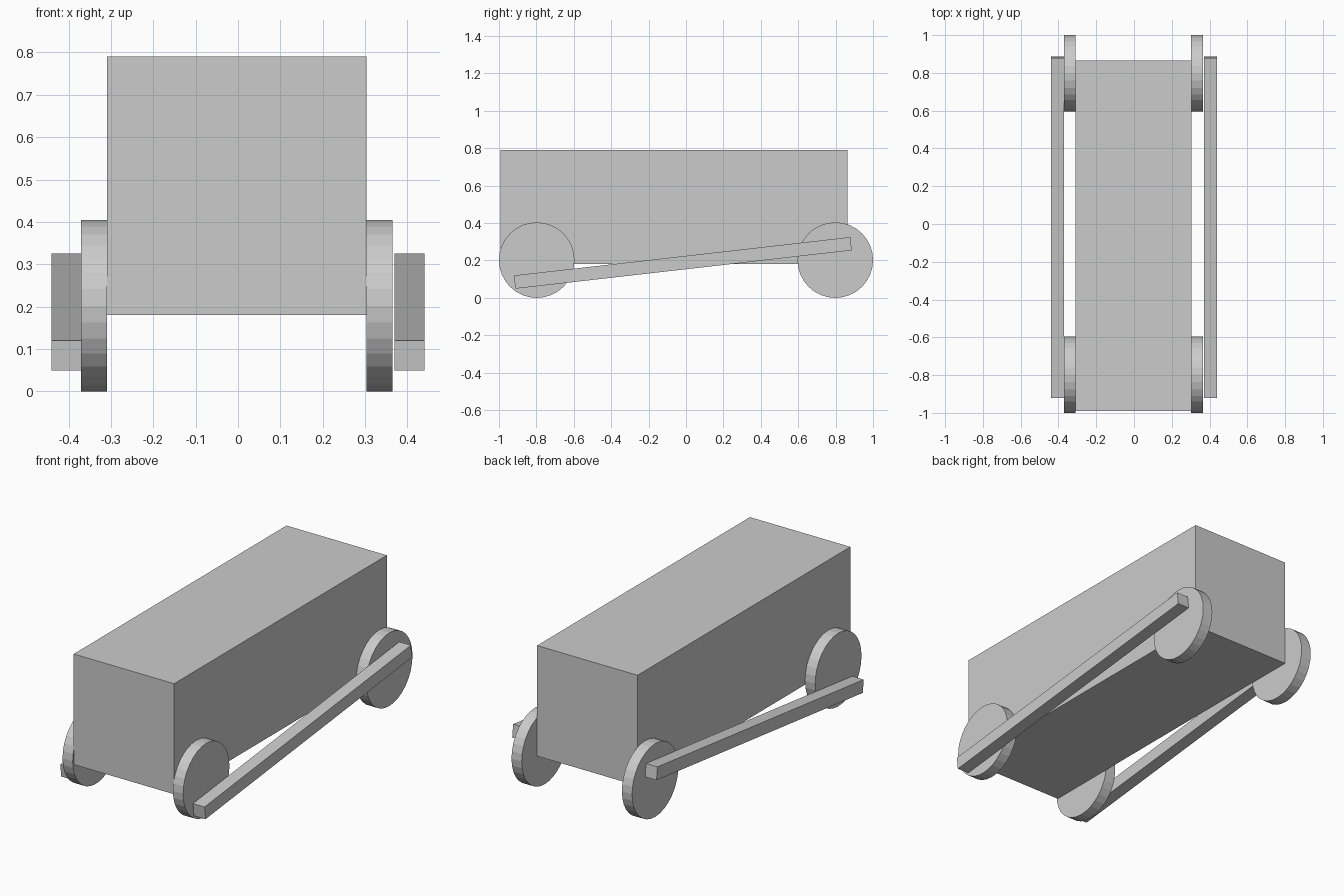
import bpy
import math

cube = bpy.data.objects.get("Cube")
if cube:
    bpy.data.objects.remove(cube, do_unlink=True)

# Single flat colour
grey = bpy.data.materials.new("light_grey")
grey.use_nodes = True
COLOUR = (0.6, 0.6, 0.6, 1)
grey.diffuse_color = COLOUR
grey.node_tree.nodes["Principled BSDF"].inputs["Base Color"].default_value = COLOUR


def finish(name):
    obj = bpy.context.object
    obj.name = name
    obj.data.materials.append(grey)
    return obj


def box(name, centre, size, tilt=0):
    bpy.ops.mesh.primitive_cube_add(size=1, location=centre, rotation=(tilt, 0, 0))
    obj = finish(name)
    obj.scale = size
    return obj


def wheel(name, x, y):
    bpy.ops.mesh.primitive_cylinder_add(
        vertices=32, radius=RADIUS, depth=0.062,
        location=(x, y, RADIUS), rotation=(0, math.pi / 2, 0))
    return finish(name)


RADIUS = 0.202
MID = -0.003  # centre line of the wagon

# Body
box("body", (MID, -0.063, 0.485), (0.613, 1.855, 0.61))

# Wheels and the slanted coupling rod on each side
for side, s in (("left", 1), ("right", -1)):
    for end, y in (("front", -0.798), ("back", 0.798)):
        wheel(f"{end}_{side}_wheel", MID + s * 0.337, y)
    box(f"{side}_coupling_rod", (s * 0.405, -0.017, 0.187),
        (0.071, 1.81, 0.071), tilt=0.1136)
